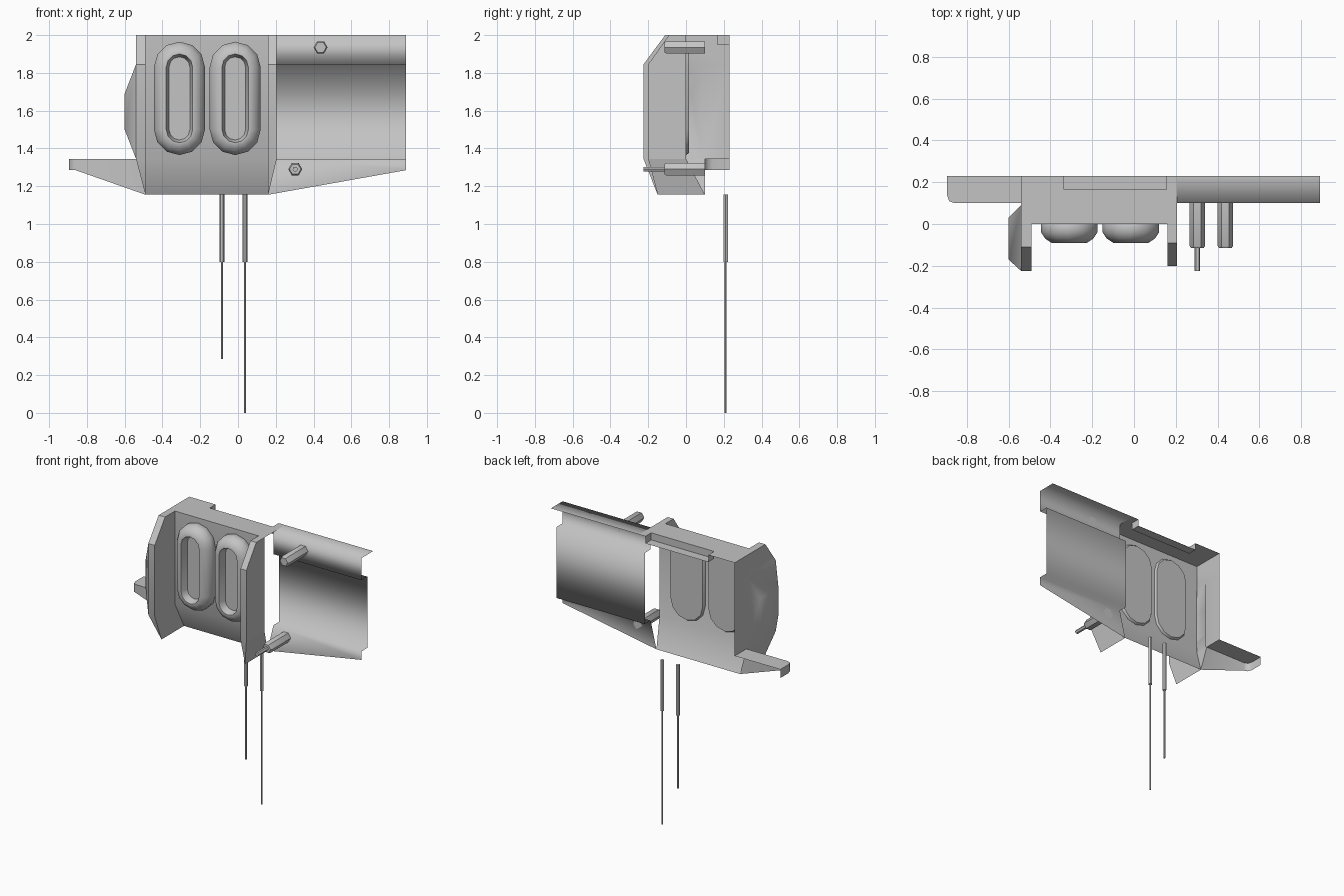
import bpy, bmesh, math
from mathutils import Vector

if "Cube" in bpy.data.objects:
    bpy.data.objects.remove(bpy.data.objects["Cube"], do_unlink=True)

grey = bpy.data.materials.new("plain_grey")
grey.use_nodes = True
colour = (0.55, 0.55, 0.55, 1)
grey.diffuse_color = colour
grey.node_tree.nodes["Principled BSDF"].inputs["Base Color"].default_value = colour

# Shared heights and depths
TOP, SHOULDER, SILL, BOTTOM = 2.0, 1.845, 1.345, 1.155
BACK, SKIRT, RECESS = 0.23, 0.1, 0.165
OUT_R, IN_R, OUT_L, IN_L = 0.205, 0.16, -0.54, -0.49


def build(name, polygons, facing=None, angle=35):
    """Make an object from polygons, welding shared corners."""
    bm = bmesh.new()
    for poly in polygons:
        bm.faces.new([bm.verts.new(p) for p in poly])
    bmesh.ops.remove_doubles(bm, verts=bm.verts, dist=0.0005)
    bmesh.ops.recalc_face_normals(bm, faces=bm.faces)
    if facing:
        bm.normal_update()
        total = sum((f.normal * f.calc_area() for f in bm.faces), Vector())
        if total.dot(Vector(facing)) < 0:
            bmesh.ops.reverse_faces(bm, faces=bm.faces)
    mesh = bpy.data.meshes.new(name)
    bm.to_mesh(mesh)
    bm.free()
    mesh.materials.append(grey)
    ob = bpy.data.objects.new(name, mesh)
    bpy.context.collection.objects.link(ob)
    bpy.ops.object.select_all(action="DESELECT")
    ob.select_set(True)
    bpy.context.view_layer.objects.active = ob
    bpy.ops.object.shade_smooth_by_angle(angle=math.radians(angle))
    return ob


def bridge(a, b, closed=False):
    """Quads between two matching rows of points, skipping zero edges."""
    result = []
    for i in range(len(a) if closed else len(a) - 1):
        j = (i + 1) % len(a)
        quad = [a[i], a[j], b[j], b[i]]
        clean = [p for k, p in enumerate(quad) if p != quad[k - 1]]
        if len(clean) > 2:
            result.append(clean)
    return result


def loft(name, rings, facing=None, angle=35):
    """Closed solid through a list of rings."""
    faces = [rings[0], rings[-1]]
    for a, b in zip(rings, rings[1:]):
        faces += bridge(a, b, True)
    return build(name, faces, facing, angle)


# Centre panel with its inward-sloping lower edge
rows = [[(OUT_L, 0, TOP), (OUT_L, 0, SILL), (IN_L, SKIRT, BOTTOM)],
        [(OUT_R, 0, TOP), (OUT_R, 0, SILL), (IN_R, SKIRT, BOTTOM)]]
build("centre_panel", bridge(*rows), (0, -1, 0))

# Top deck with a shallow rear notch
n0, n1, nz = -0.335, 0.155, 1.95
deck = [[(OUT_L, 0, TOP), (OUT_R, 0, TOP), (OUT_R, RECESS, TOP), (OUT_L, RECESS, TOP)]]
for a, b in ((OUT_L, n0), (n1, OUT_R)):
    deck.append([(a, RECESS, TOP), (b, RECESS, TOP), (b, BACK, TOP), (a, BACK, TOP)])
deck.append([(n0, RECESS, nz), (n1, RECESS, nz), (n1, BACK, nz), (n0, BACK, nz)])
deck.append([(n0, RECESS, TOP), (n1, RECESS, TOP), (n1, RECESS, nz), (n0, RECESS, nz)])
for x in (n0, n1):
    deck.append([(x, RECESS, TOP), (x, BACK, TOP), (x, BACK, nz), (x, RECESS, nz)])
build("top_deck", deck, (0, 0, 1))


# Cheeks: rim and inner plate, with a slanted foot
def cheek(name, xo, xi, front, brow):
    profile = [(0, TOP), (brow, TOP), (front, SHOULDER), (front, SILL)]
    outer = [(xo, y, z) for y, z in profile] + [(xi, -0.15, BOTTOM)]
    inner = [(xi, y, z) for y, z in profile] + [(xi, -0.15, BOTTOM)]
    plate = inner + [(xi, SKIRT, BOTTOM), (xi, 0, SILL)]
    foot = [outer[3], outer[4], (xi, SKIRT, BOTTOM), (xo, 0, SILL)]
    build(name + "_rim", bridge(outer, inner), (0, -1, 0))
    build(name + "_inner_plate", [plate], (xi - xo, 0, 0))
    build(name + "_foot", [foot], (xo - xi, 0, 0))
    return outer


right = cheek("plain_cheek", OUT_R, IN_R, -0.2, -0.09)
build("plain_cheek_outer_plate", [right[:4] + [(OUT_R, 0, SILL)]], (1, 0, 0))
cheek("bulged_cheek", OUT_L, IN_L, -0.225, -0.11)

# Side wall with a bulge pressed outwards
f, r = -0.225, 0.09
base = [(OUT_L, r, SHOULDER), (OUT_L, f, SHOULDER), (OUT_L, f, SILL), (OUT_L, r, SILL)]
bulge = [(-0.6, 0.03, 1.69), (-0.6, -0.17, 1.69), (-0.6, -0.17, 1.5), (-0.6, 0.03, 1.5)]
wall = [bulge] + bridge(base, bulge, True)
wall.append([(OUT_L, BACK, TOP), (OUT_L, -0.11, TOP), base[1], base[0], (OUT_L, BACK, SHOULDER)])
wall.append([(OUT_L, BACK, SHOULDER), base[0], base[3], (OUT_L, BACK, SILL)])
build("bulged_side_wall", wall, (-1, 0, 0), 50)
build("side_wall_gusset", [[(OUT_L, 0, SILL), (OUT_L, SKIRT, SILL), (IN_L, SKIRT, BOTTOM)]],
      (-1, 0, 0))

# Long wing: flange, fascia, recessed panel, ledge and tapered skirt
profile = [(BACK, TOP), (SKIRT, TOP), (SKIRT, SHOULDER), (RECESS, SHOULDER),
           (RECESS, SILL), (SKIRT, SILL)]
near = [(OUT_R, y, z) for y, z in profile] + [(IN_R, SKIRT, BOTTOM)]
far = [(0.89, y, z) for y, z in profile] + [(0.89, SKIRT, 1.285)]
build("long_wing", bridge(near, far), (0, -1, 0), 100)

# Short wing: flat top, tapered skirt and rounded end
edge = [(OUT_L, SKIRT), (-0.86, SKIRT), (-0.885, 0.11), (-0.895, 0.14), (-0.895, BACK)]
upper = [(x, y, SILL) for x, y in edge]
lower = [(x, y, 1.285) for x, y in edge]
lower[0] = (IN_L, SKIRT, BOTTOM)
build("short_wing_skirt", bridge(upper, lower), (-1, -1, 0), 50)
build("short_wing_top", [upper + [(OUT_L, BACK, SILL)]], (0, 0, 1))


# Two raised oval frames with sunken centres
def oval(cx, radius, y, cz=1.665, half=0.165, steps=6):
    ring = []
    for side in (0, 1):
        for i in range(steps + 1):
            a = math.pi * (side + i / steps)
            shift = half if side == 0 else -half
            ring.append((cx + radius * math.cos(a), y, cz + shift + radius * math.sin(a)))
    return ring


for number, cx in enumerate((-0.31, -0.015), 1):
    section = [(0.125, 0.015), (0.135, 0), (0.135, -0.04), (0.115, -0.07),
               (0.085, -0.09), (0.07, -0.09), (0.055, -0.04)]
    loft("oval_frame_%d" % number, [oval(cx, rad, y) for rad, y in section], None, 50)


# Pegs and rods: stepped hexagonal bars
def bar(name, cx, cy, steps, axis):
    rings = []
    for rad, t in steps:
        ring = []
        for i in range(6):
            u, v = rad * math.cos(i * math.pi / 3), rad * math.sin(i * math.pi / 3)
            ring.append((cx + u, t, cy + v) if axis == "y" else (cx + u, cy + v, t))
        rings.append(ring)
    return loft(name, rings)


peg = [(0.037, SKIRT), (0.037, -0.105), (0.03, -0.115)]
bar("upper_peg", 0.437, 1.935, peg, "y")
bar("lower_peg", 0.303, 1.29, peg + [(0.014, -0.115), (0.014, -0.225)], "y")
for number, (x, end) in enumerate(((-0.085, 0.285), (0.037, 0)), 1):
    bar("hanging_rod_%d" % number, x, 0.21,
        [(0.013, BOTTOM), (0.013, 0.8), (0.006, 0.8), (0.006, end)], "z")
